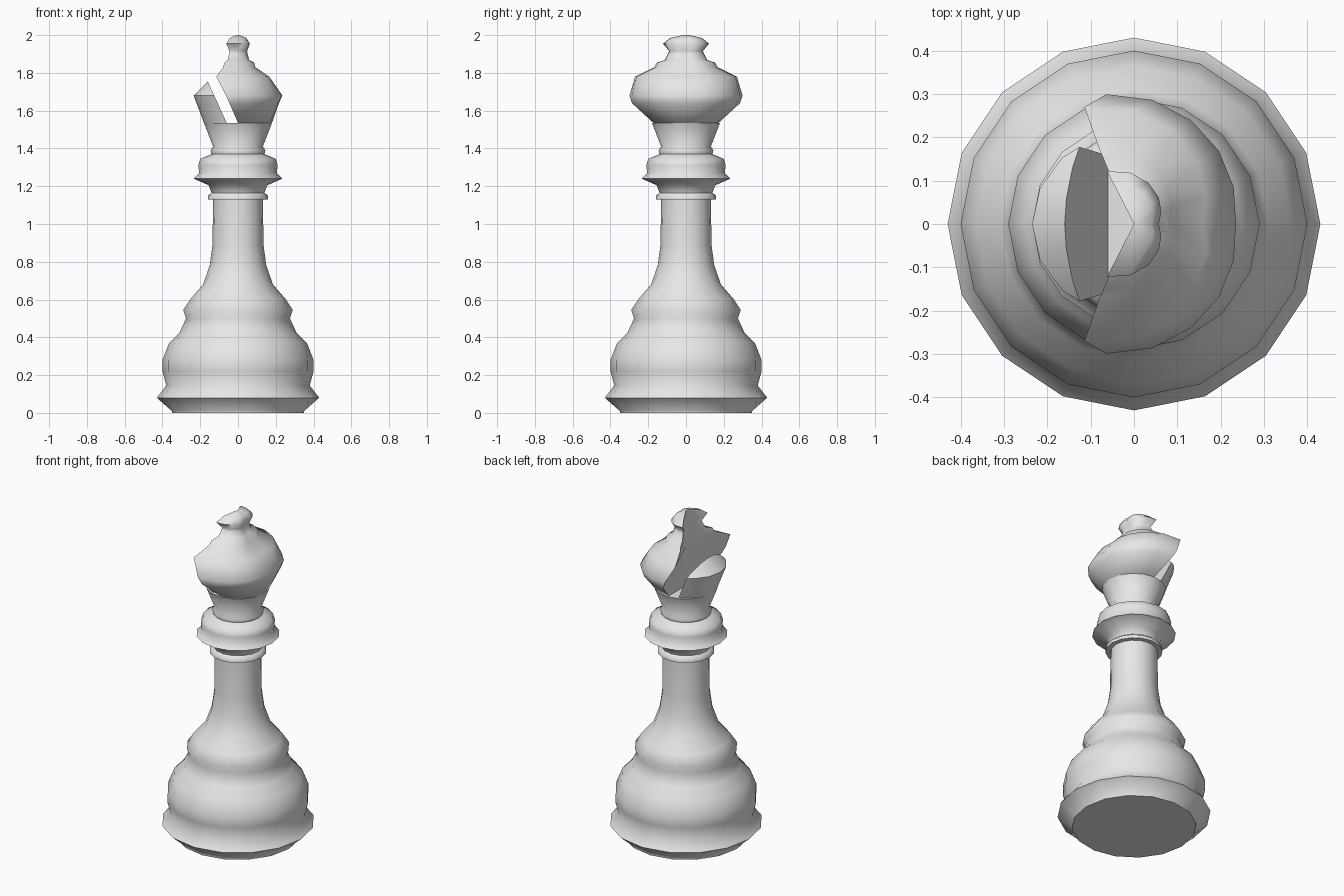
import bpy, bmesh
from math import pi, radians, sin, cos
from mathutils import Vector

cube = bpy.data.objects.get("Cube")
if cube:
    bpy.data.objects.remove(cube, do_unlink=True)

SIDES = 16
grey = bpy.data.materials.new("pale_grey")
grey.use_nodes = True
grey.diffuse_color = (0.8, 0.8, 0.8, 1)
grey.node_tree.nodes["Principled BSDF"].inputs["Base Color"].default_value = (0.8, 0.8, 0.8, 1)


def skin(bm, rings):
    """Join closed loops of points into a capped solid."""
    loops = [[bm.verts.new(p) for p in ring] for ring in rings]
    for low, high in zip(loops, loops[1:]):
        for i in range(len(low)):
            j = (i + 1) % len(low)
            bm.faces.new((low[i], low[j], high[j], high[i]))
    bm.faces.new(loops[0][::-1])
    bm.faces.new(loops[-1])


def lathe_rings(profile, y_scale=1):
    turn = 2 * pi / SIDES
    return [[(r * cos(i * turn), y_scale * r * sin(i * turn), z) for i in range(SIDES)]
            for r, z in profile]


def finish(name, bm, angle):
    bmesh.ops.remove_doubles(bm, verts=bm.verts, dist=0.0005)
    bmesh.ops.recalc_face_normals(bm, faces=bm.faces)
    mesh = bpy.data.meshes.new(name)
    bm.to_mesh(mesh)
    bm.free()
    mesh.materials.append(grey)
    obj = bpy.data.objects.new(name, mesh)
    bpy.context.collection.objects.link(obj)
    bpy.ops.object.select_all(action='DESELECT')
    obj.select_set(True)
    bpy.context.view_layer.objects.active = obj
    bpy.ops.object.shade_smooth_by_angle(angle=radians(angle))


# Turned base, stem, collar and neck: (radius, height)
body = [
    (0.35, 0), (0.35, 0.01), (0.43, 0.08), (0.38, 0.145), (0.40, 0.22), (0.40, 0.28),
    (0.365, 0.37), (0.31, 0.425), (0.275, 0.5), (0.29, 0.545), (0.25, 0.605),
    (0.185, 0.68), (0.15, 0.78), (0.135, 0.89), (0.132, 1.13),
    (0.16, 1.13), (0.16, 1.15), (0.14, 1.165), (0.155, 1.205),
    (0.235, 1.24), (0.205, 1.27), (0.21, 1.31), (0.20, 1.345), (0.14, 1.37),
    (0.145, 1.39), (0.132, 1.41), (0.18, 1.535),
]
bm = bmesh.new()
skin(bm, lathe_rings(body))
finish("body", bm, 55)

# Horn left of the slot, sliced along the slot's slope
bm = bmesh.new()
skin(bm, lathe_rings([(0.18, 1.535), (0.235, 1.68), (0.16, 1.755)], 0.92))
bmesh.ops.remove_doubles(bm, verts=bm.verts, dist=0.0005)
cut = bmesh.ops.bisect_plane(
    bm, geom=bm.verts[:] + bm.edges[:] + bm.faces[:],
    plane_co=Vector((-0.06, 0, 1.535)), plane_no=Vector((0.22, 0, 0.1)), clear_outer=True)
rim = [e for e in cut["geom_cut"] if isinstance(e, bmesh.types.BMEdge)]
bmesh.ops.holes_fill(bm, edges=rim)
finish("horn", bm, 50)

# Head and finial, open towards the slot:
# (height, radius at the side, radius at the slot edge, angle of the slot edge)
head = [
    (1.535, 0.18, 0.172, 90), (1.64, 0.217, 0.29, 99), (1.68, 0.235, 0.306, 102),
    (1.78, 0.16, 0.293, 113), (1.83, 0.085, 0.185, 115), (1.855, 0.08, 0.17, 115),
    (1.868, 0.055, 0.125, 116), (1.905, 0.045, 0.105, 116), (1.915, 0.045, 0.1, 117),
    (1.955, 0.057, 0.137, 117), (1.985, 0.04, 0.095, 117), (2.0, 0.008, 0.02, 117),
]
COLS = 5
rings = []
for z, side, edge, angle in head:
    ring = [(0, 0, z)]
    for i in range(-COLS, COLS + 1):
        t = i / COLS
        r = side + (edge - side) * abs(t) ** 1.2
        a = radians(angle) * t
        ring.append((r * cos(a), r * sin(a), z))
    rings.append(ring)
bm = bmesh.new()
skin(bm, rings)
finish("head", bm, 75)
